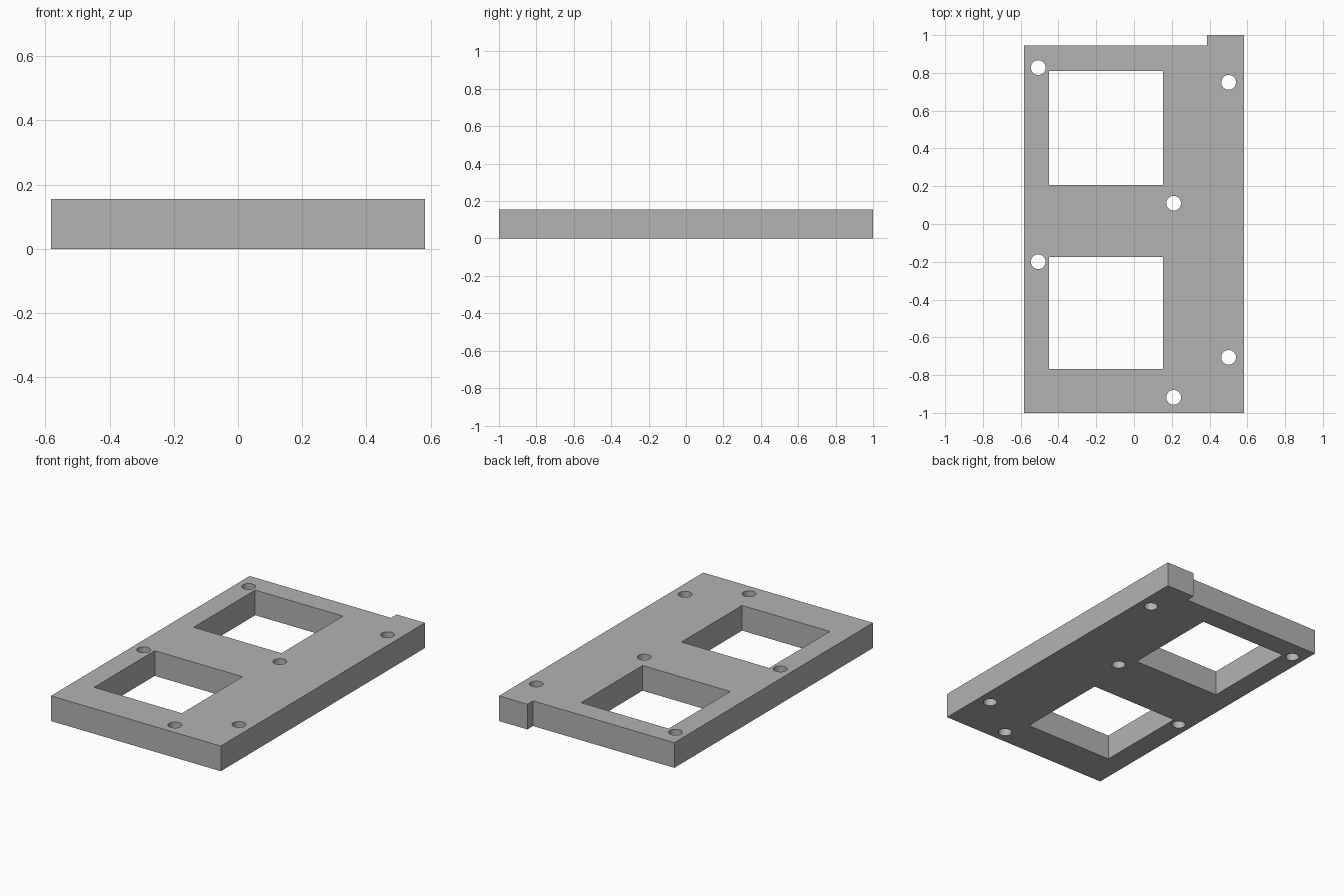
import bpy
import bmesh
from math import radians
from mathutils import Matrix, Vector

if "Cube" in bpy.data.objects:
    bpy.data.objects.remove(bpy.data.objects["Cube"], do_unlink=True)

THICK = 0.156
HALF_W = 0.582
HOLE_R = 0.039

# Plain grey material
grey = bpy.data.materials.new("plain grey")
grey.use_nodes = True
colour = (0.45, 0.45, 0.45, 1)
grey.diffuse_color = colour
grey.node_tree.nodes["Principled BSDF"].inputs["Base Color"].default_value = colour


def make_object(name, bm):
    bmesh.ops.recalc_face_normals(bm, faces=bm.faces)
    mesh = bpy.data.meshes.new(name)
    bm.to_mesh(mesh)
    bm.free()
    mesh.materials.append(grey)
    obj = bpy.data.objects.new(name, mesh)
    bpy.context.collection.objects.link(obj)
    return obj


def add_block(bm, x0, x1, y0, y1, z0, z1):
    centre = Vector((x0 + x1, y0 + y1, z0 + z1)) / 2
    size = Matrix.Diagonal((x1 - x0, y1 - y0, z1 - z0, 1))
    bmesh.ops.create_cube(bm, size=1, matrix=Matrix.Translation(centre) @ size)


# Plate outline with a raised tab at the back left corner
outline = [(-HALF_W, -1), (HALF_W, -1), (HALF_W, 1),
           (0.387, 1), (0.387, 0.945), (-HALF_W, 0.945)]
bm = bmesh.new()
base = bm.faces.new([bm.verts.new((x, y, 0)) for x, y in outline])
top = bmesh.ops.extrude_face_region(bm, geom=[base], use_keep_orig=True)
bmesh.ops.translate(bm, vec=(0, 0, THICK),
                    verts=[v for v in top["geom"] if isinstance(v, bmesh.types.BMVert)])
plate = make_object("mounting_plate", bm)

# Cutter for the two square windows and six round holes
bm = bmesh.new()
for y0, y1 in ((0.207, 0.81), (-0.768, -0.174)):
    add_block(bm, -0.449, 0.153, y0, y1, -0.1, THICK + 0.1)
for x, y in ((-0.507, 0.828), (-0.507, -0.2), (0.21, 0.11),
             (0.21, -0.918), (0.501, 0.75), (0.501, -0.706)):
    bmesh.ops.create_cone(bm, cap_ends=True, segments=32, radius1=HOLE_R,
                          radius2=HOLE_R, depth=THICK + 0.2,
                          matrix=Matrix.Translation((x, y, THICK / 2)))
cutter = make_object("opening_cutter", bm)
cutter.hide_render = True

# Cut the openings, then discard the cutter
cut = plate.modifiers.new("openings", "BOOLEAN")
cut.operation = "DIFFERENCE"
cut.solver = "EXACT"
cut.object = cutter
bpy.ops.object.select_all(action="DESELECT")
plate.select_set(True)
bpy.context.view_layer.objects.active = plate
bpy.ops.object.modifier_apply(modifier=cut.name)
bpy.data.objects.remove(cutter, do_unlink=True)

# Round hole walls, crisp rims and corners
bpy.ops.object.shade_smooth_by_angle(angle=radians(30))
